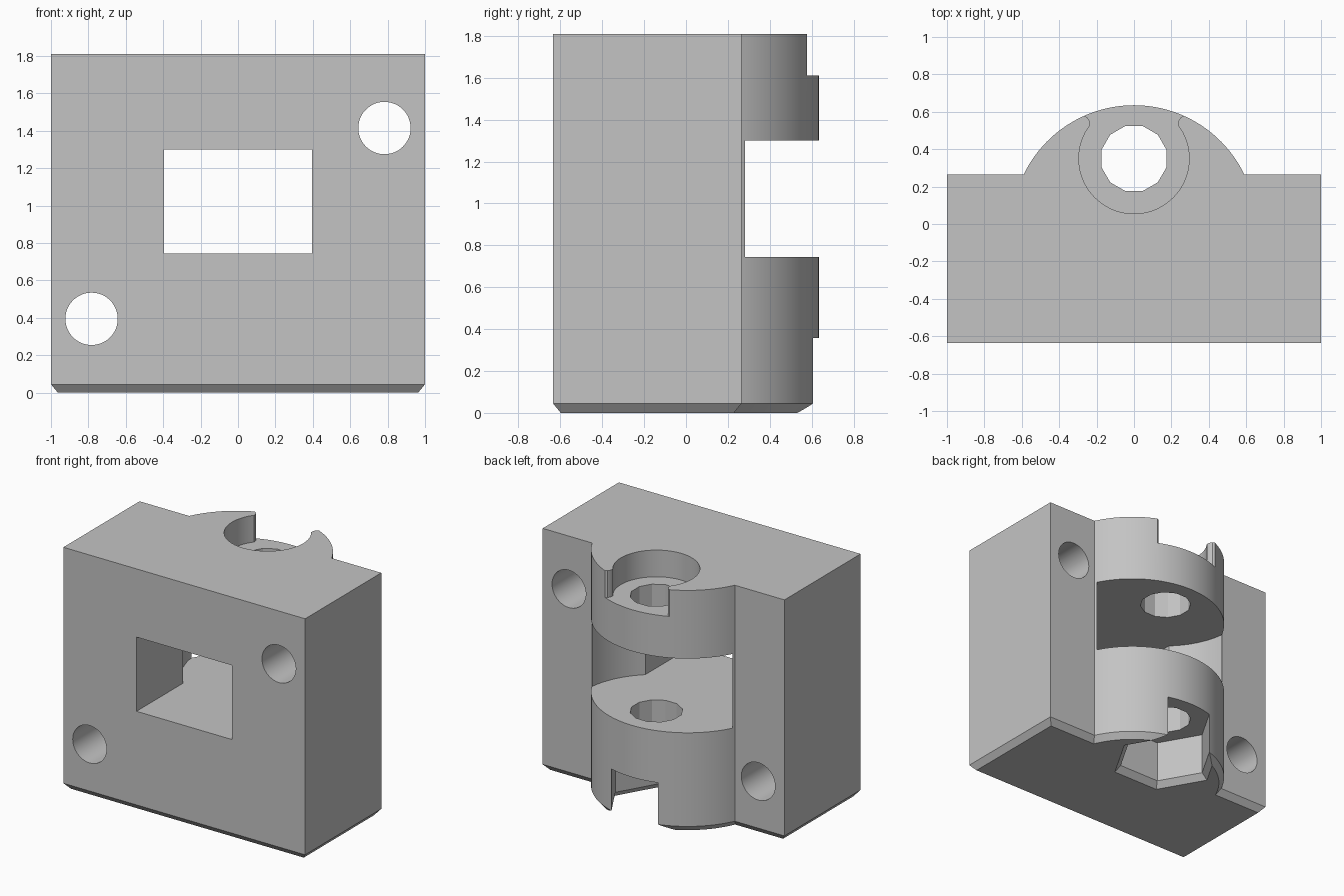
import bpy
import bmesh
from math import sin, cos, asin, pi, radians, sqrt

if "Cube" in bpy.data.objects:
    bpy.data.objects.remove(bpy.data.objects["Cube"], do_unlink=True)

grey = bpy.data.materials.new("light_grey")
grey.use_nodes = True
grey.diffuse_color = (0.55, 0.55, 0.55, 1)
grey.node_tree.nodes["Principled BSDF"].inputs["Base Color"].default_value = grey.diffuse_color

HEIGHT = 1.81
AXIS_Y = 0.35          # vertical screw axis
BARREL_Y = -0.02       # centre of the rounded back
BARREL_R = 0.655


def arc(cx, cy, r, start, end, n):
    """Points along an arc, both ends included."""
    return [(cx + r * cos(start + (end - start) * i / n),
             cy + r * sin(start + (end - start) * i / n)) for i in range(n + 1)]


def ring(cx, cy, r, n, turn=0.0):
    return arc(cx, cy, r, turn, turn + 2 * pi, n)[:-1]


def loft(name, layers, axis="z"):
    """Solid skinned through (outline, level) layers."""
    bm = bmesh.new()
    loops = []
    for outline, level in layers:
        loops.append([bm.verts.new((a, b, level) if axis == "z" else (a, level, b))
                      for a, b in outline])
    n = len(loops[0])
    for low, high in zip(loops, loops[1:]):
        for i in range(n):
            j = (i + 1) % n
            bm.faces.new((low[i], low[j], high[j], high[i]))
    bm.faces.new(loops[0][::-1])
    bm.faces.new(loops[-1])
    bmesh.ops.recalc_face_normals(bm, faces=bm.faces)
    mesh = bpy.data.meshes.new(name)
    bm.to_mesh(mesh)
    bm.free()
    obj = bpy.data.objects.new(name, mesh)
    bpy.context.collection.objects.link(obj)
    return obj


def body_outline(inset):
    """Rectangle with a rounded bulge at the back."""
    r = BARREL_R - inset
    back = 0.265 - inset
    side = 1 - inset
    start = asin((back - BARREL_Y) / r)
    front = -0.635 + inset
    return ([(-side, front), (side, front), (side, back)]
            + arc(0, BARREL_Y, r, start, pi - start, 48) + [(-side, back)])


# Block with a chamfered lower edge
body = loft("carriage_block", [(body_outline(0.037), 0),
                               (body_outline(0), 0.045),
                               (body_outline(0), HEIGHT)])

# Thumb wheel slot joined to the front window
wheel_r, window = 0.586, 0.395
open_angle = -pi / 2 + asin(window / wheel_r)
slot = arc(0, AXIS_Y, wheel_r, open_angle, pi - open_angle, 80)
slot += [(-window, -1), (window, -1)]

# Screw head recess with rounded lips at its rear opening
lip = [(0.238, 0.55), (0.25, 0.57), (0.268, 0.578), (0.29, 0.576), (0.29, 0.8)]
lip_angle = radians(37)
recess = arc(0, AXIS_Y, 0.295, lip_angle, -pi - lip_angle, 56)
recess += [(-x, y) for x, y in lip] + lip[::-1]

# Hexagonal nut pocket with a flared mouth
hexagon = ring(0, AXIS_Y, 0.34, 6)
flare = ring(0, AXIS_Y, 0.385, 6)
wide_flare = ring(0, AXIS_Y, 0.43, 6)

# Twelve-sided screw bore
bore = ring(0, AXIS_Y, 0.18, 12, pi / 12)

cutters = [
    loft("slot_cutter", [(slot, 0.745), (slot, 1.30)]),
    loft("recess_cutter", [(recess, 1.61), (recess, 2)]),
    loft("nut_cutter", [(wide_flare, -0.045), (flare, 0), (hexagon, 0.045), (hexagon, 0.357)]),
    loft("bore_cutter", [(bore, 0.2), (bore, 1.7)]),
]

# Mounting holes on opposite corners
for x, z in ((0.783, 1.415), (-0.783, 0.395)):
    hole = ring(x, z, 0.14, 48)
    cutters.append(loft("mounting_hole_cutter", [(hole, -1), (hole, 1)], "y"))

bpy.context.view_layer.objects.active = body
for cutter in cutters:
    cutter.hide_render = True
    mod = body.modifiers.new(cutter.name, "BOOLEAN")
    mod.operation = "DIFFERENCE"
    mod.solver = "EXACT"
    mod.object = cutter
    bpy.ops.object.modifier_apply(modifier=mod.name)
for cutter in cutters:
    bpy.data.objects.remove(cutter, do_unlink=True)

# Colour and shading
body.data.materials.clear()
body.data.materials.append(grey)
for face in body.data.polygons:
    face.material_index = 0
bpy.ops.object.select_all(action="DESELECT")
body.select_set(True)
bpy.ops.object.shade_smooth_by_angle(angle=radians(25))
